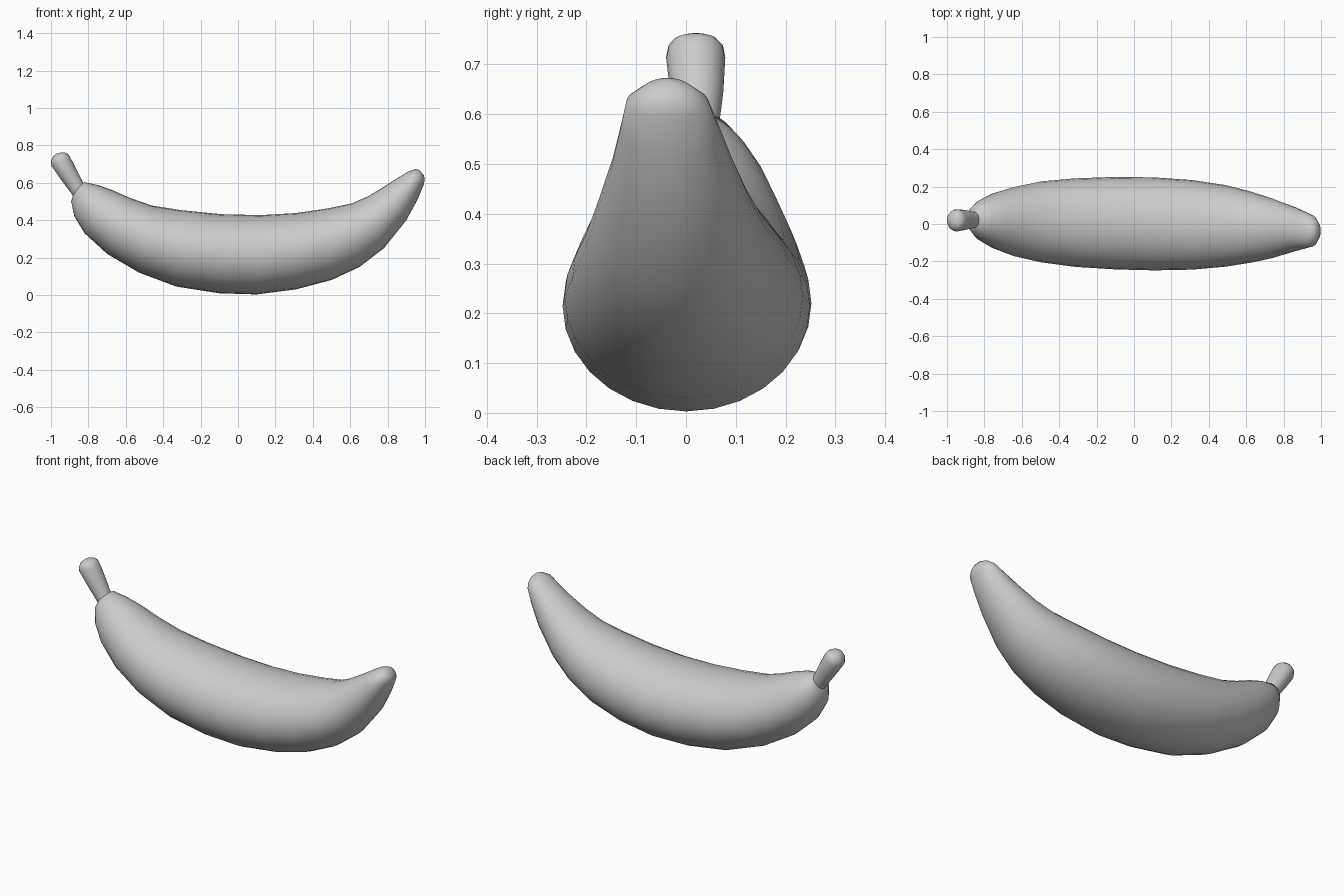
import bpy, math
from mathutils import Vector


def loft(name, stations, sides=28):
    """Skin oval rings: each station is (top x, top z, bottom x, bottom z, y min, y max)."""
    verts, faces = [], []
    for tx, tz, bx, bz, y0, y1 in stations:
        mid = Vector(((tx + bx) / 2, (y0 + y1) / 2, (tz + bz) / 2))
        up = Vector(((tx - bx) / 2, 0, (tz - bz) / 2))
        side = Vector((0, (y1 - y0) / 2, 0))
        for i in range(sides):
            a = math.tau * i / sides
            verts.append(mid + up * math.sin(a) + side * math.cos(a))
    n = len(stations)
    for r in range(n - 1):
        for i in range(sides):
            j = (i + 1) % sides
            faces.append((r * sides + i, (r + 1) * sides + i,
                          (r + 1) * sides + j, r * sides + j))
    faces.append(tuple(range(sides)))
    faces.append(tuple(reversed(range((n - 1) * sides, n * sides))))
    mesh = bpy.data.meshes.new(name)
    mesh.from_pydata(verts, [], faces)
    mesh.update()
    obj = bpy.data.objects.new(name, mesh)
    bpy.context.collection.objects.link(obj)
    bpy.context.view_layer.objects.active = obj
    obj.select_set(True)
    bpy.ops.object.shade_smooth_by_angle(angle=math.radians(60))
    obj.select_set(False)
    return obj


# Curved fruit body, stem end to blossom end
loft("fruit_body", [
    (-0.85, 0.59, -0.88, 0.54, -0.01, 0.06),
    (-0.82, 0.603, -0.892, 0.50, -0.045, 0.095),
    (-0.75, 0.588, -0.875, 0.42, -0.09, 0.13),
    (-0.67, 0.56, -0.82, 0.33, -0.13, 0.165),
    (-0.58, 0.52, -0.70, 0.22, -0.172, 0.198),
    (-0.46, 0.478, -0.53, 0.12, -0.205, 0.228),
    (-0.30, 0.453, -0.33, 0.045, -0.229, 0.244),
    (-0.09, 0.432, -0.10, 0.009, -0.243, 0.252),
    (0.12, 0.427, 0.10, 0.003, -0.248, 0.249),
    (0.31, 0.438, 0.31, 0.03, -0.244, 0.235),
    (0.48, 0.463, 0.50, 0.08, -0.228, 0.208),
    (0.61, 0.49, 0.65, 0.15, -0.206, 0.172),
    (0.70, 0.53, 0.78, 0.25, -0.182, 0.136),
    (0.79, 0.585, 0.90, 0.40, -0.15, 0.095),
    (0.86, 0.63, 0.96, 0.51, -0.132, 0.066),
    (0.91, 0.66, 0.993, 0.59, -0.12, 0.045),
    (0.95, 0.673, 0.998, 0.615, -0.09, 0.015),
    (0.97, 0.668, 0.995, 0.638, -0.06, -0.02),
])

# Short rounded stem
loft("stem", [
    (-0.78, 0.53, -0.85, 0.48, -0.02, 0.06),
    (-0.83, 0.603, -0.893, 0.545, -0.022, 0.066),
    (-0.865, 0.675, -0.945, 0.615, -0.032, 0.075),
    (-0.898, 0.738, -0.997, 0.69, -0.04, 0.079),
    (-0.91, 0.755, -1.0, 0.715, -0.036, 0.075),
    (-0.925, 0.762, -0.99, 0.74, -0.022, 0.061),
    (-0.94, 0.763, -0.97, 0.757, 0.0, 0.04),
], sides=20)
